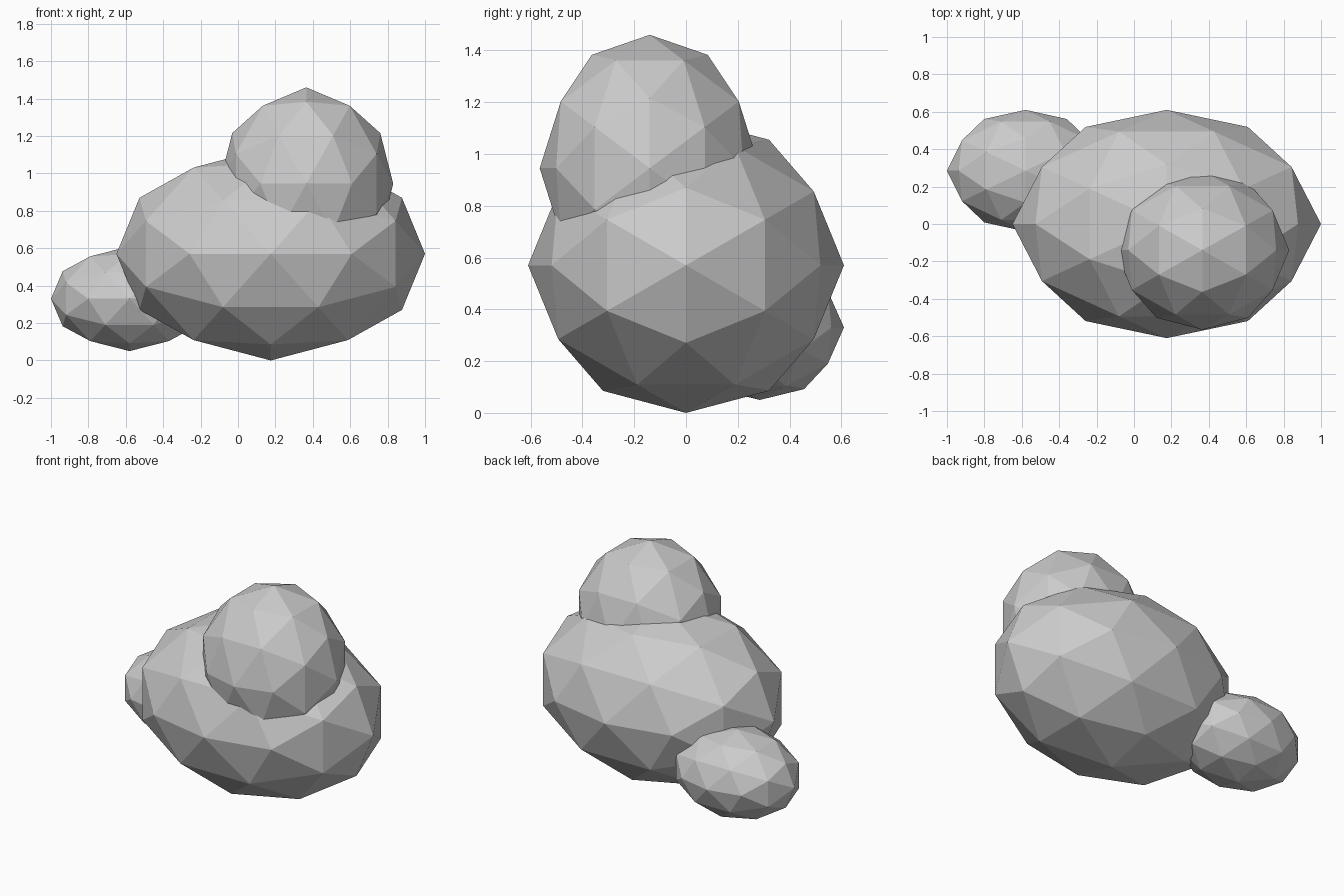
import bpy, bmesh
from mathutils import Vector

if "Cube" in bpy.data.objects:
    bpy.data.objects.remove(bpy.data.objects["Cube"])


def faceted_ball(name, centre, radii):
    """80-sided ball with a corner on each axis, stretched to the radii."""
    bm = bmesh.new()
    g = (1 + 5 ** 0.5) / 2
    signs = (-1, 1)
    # icosahedron corners
    corners = []
    for a in signs:
        for b in signs:
            corners += [Vector((a * g, 0, b)), Vector((b, a * g, 0)),
                        Vector((0, b, a * g))]
    # add edge midpoints (edge length is 2), all pushed out to the sphere
    points = [c.normalized() for c in corners]
    for i, p in enumerate(corners):
        for q in corners[i + 1:]:
            if (p - q).length < 2.1:
                points.append((p + q).normalized())
    for p in points:
        bm.verts.new(p)
    bmesh.ops.convex_hull(bm, input=bm.verts)
    for v in bm.verts:
        v.co = Vector([c * r for c, r in zip(v.co, radii)])
    bmesh.ops.recalc_face_normals(bm, faces=bm.faces)
    mesh = bpy.data.meshes.new(name)
    bm.to_mesh(mesh)
    bm.free()
    obj = bpy.data.objects.new(name, mesh)
    obj.location = centre
    bpy.context.collection.objects.link(obj)
    return obj


# large main boulder, one resting on top, small one behind at the left
faceted_ball("main_boulder", (0.175, 0, 0.57), (0.825, 0.61, 0.57))
faceted_ball("top_boulder", (0.365, -0.14, 0.945), (0.465, 0.425, 0.515))
faceted_ball("small_boulder", (-0.58, 0.285, 0.33), (0.42, 0.325, 0.28))
